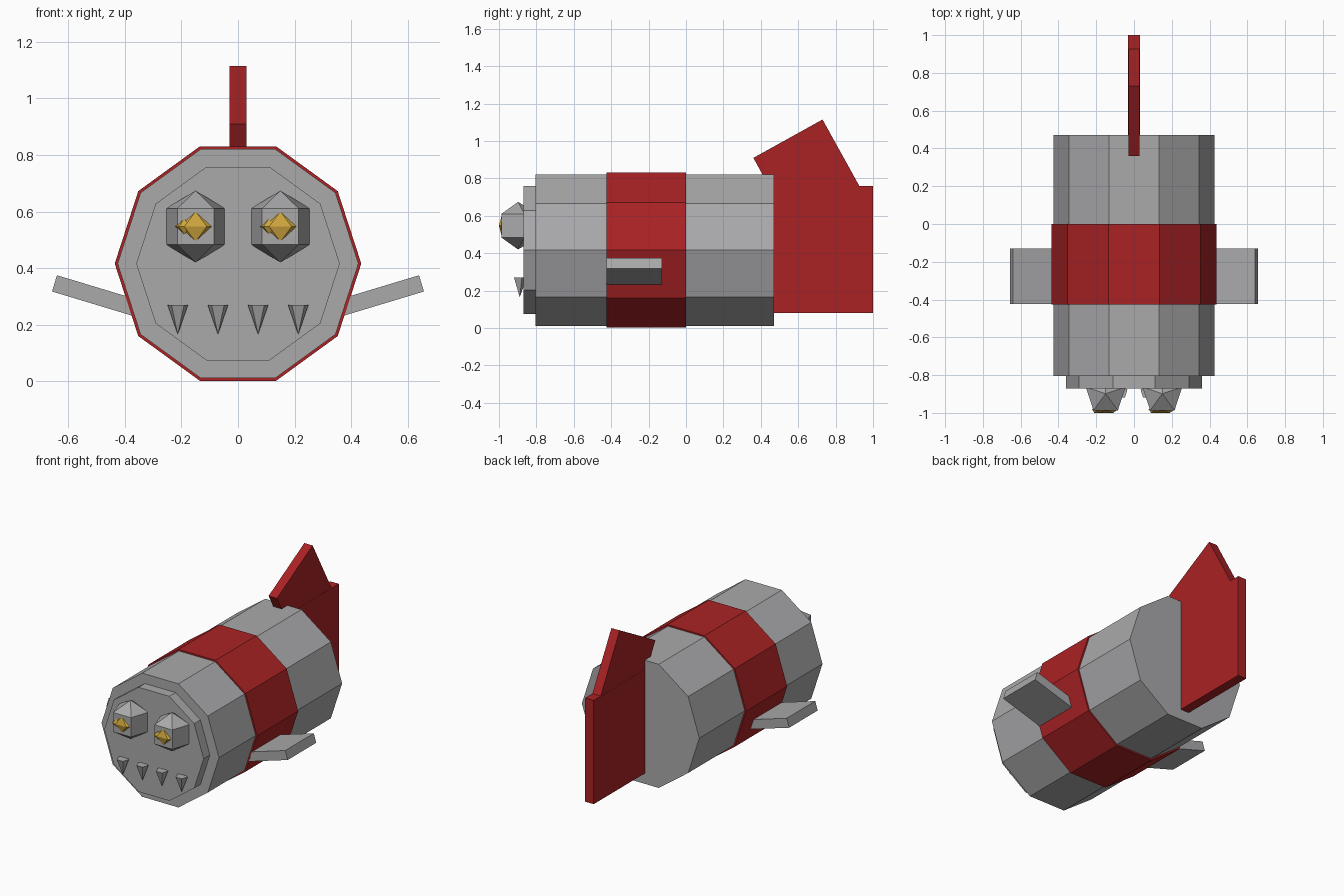
import bpy, bmesh
from math import cos, sin, pi, radians
from mathutils import Matrix, Vector

cube = bpy.data.objects.get("Cube")
if cube:
    bpy.data.objects.remove(cube, do_unlink=True)


def material(name, rgb):
    m = bpy.data.materials.new(name)
    m.use_nodes = True
    m.diffuse_color = (*rgb, 1)
    m.node_tree.nodes["Principled BSDF"].inputs["Base Color"].default_value = (*rgb, 1)
    return m


GREY = material("hull grey", (0.40, 0.40, 0.41))
RED = material("fin red", (0.40, 0.016, 0.018))
GOLD = material("pupil gold", (0.62, 0.38, 0.05))


def finish(name, bm, mat, matrix):
    bm.transform(matrix)
    bmesh.ops.recalc_face_normals(bm, faces=bm.faces)
    mesh = bpy.data.meshes.new(name)
    bm.to_mesh(mesh)
    bm.free()
    mesh.materials.append(mat)
    obj = bpy.data.objects.new(name, mesh)
    bpy.context.collection.objects.link(obj)
    return obj


def lathe(name, rings, sides, mat, matrix, start=0.0):
    """Low-poly turned solid about z from (radius, height) rings; radius 0 is a point."""
    bm = bmesh.new()
    loops = []
    for r, z in rings:
        count = sides if r else 1
        loops.append([bm.verts.new((r * cos(start + 2 * pi * i / sides),
                                    r * sin(start + 2 * pi * i / sides), z))
                      for i in range(count)])
    for a, b in zip(loops, loops[1:]):
        for i in range(sides):
            j = i + 1
            quad = [a[i % len(a)], a[j % len(a)], b[j % len(b)], b[i % len(b)]]
            bm.faces.new(list(dict.fromkeys(quad)))
    for end in (loops[0], loops[-1]):
        if len(end) > 1:
            bm.faces.new(end)
    return finish(name, bm, mat, matrix)


def box(name, size, centre, mat, rotation=Matrix()):
    bm = bmesh.new()
    bmesh.ops.create_cube(bm, size=1)
    bm.transform(Matrix.Diagonal((*size, 1)))
    return finish(name, bm, mat, Matrix.Translation(centre) @ rotation)


# Ten-sided hull sections lying along y
AXIS_Z = 0.416
lie_down = Matrix.Translation((0, 0, AXIS_Z)) @ Matrix.Rotation(pi / 2, 4, 'X')
for name, radius, front, back, mat in (
        ("hull", 0.426, -0.805, 0.47, GREY),
        ("hull_band", 0.436, -0.425, 0.0, RED),
        ("face_plate", 0.36, -0.87, -0.78, GREY)):
    lathe(name, [(radius, -back), (radius, -front)], 10, mat, lie_down)

# Eyes with spiky pupils
R = 0.127
for side, x in (("right", -0.15), ("left", 0.15)):
    lathe(side + "_eye", [(0, -R), (R * 0.866, -R / 2), (R * 0.866, R / 2), (0, R)],
          5, GREY, Matrix.Translation((x, -0.898, 0.547)), pi / 2)
    for part, dx, r, h in (("_pupil", 0, 0.068, 0.053), ("_pupil_glint", -0.04, 0.034, 0.028)):
        flat = Matrix.Translation((x + dx, -0.986, 0.547)) @ Matrix.Diagonal((1, 0.014 / (r * 0.809), 1, 1))
        lathe(side + part, [(0, -h), (r, 0), (0, h)], 5, GOLD, flat, pi / 2)

# Four pointed teeth
for i in range(4):
    lathe(f"tooth_{i + 1}", [(0, 0.165), (0.038, 0.27)], 5, GREY,
          Matrix.Translation((-0.213 + 0.142 * i, -0.889, 0)), pi / 2)

# Tilted side fins
for side, s in (("left", 1), ("right", -1)):
    tilt = Matrix.Rotation(-s * radians(16.8), 4, 'Y')
    tip = Vector((s * 0.649, -0.277, 0.346))
    centre = tip - tilt @ Vector((s * 0.22, 0, 0))
    box(side + "_side_fin", (0.44, 0.295, 0.06), centre, GREY, tilt)

# Tail: an upright slab and a second slab leaning back
box("tail_slab", (0.062, 0.62, 0.68), (0, 0.69, 0.42), RED)
lean = Matrix.Rotation(radians(29), 4, 'X')
top_middle = Vector((0, 0.545, 1.012))
box("tail_upper_slab", (0.06, 0.423, 0.5), top_middle - lean @ Vector((0, 0, 0.25)), RED, lean)
